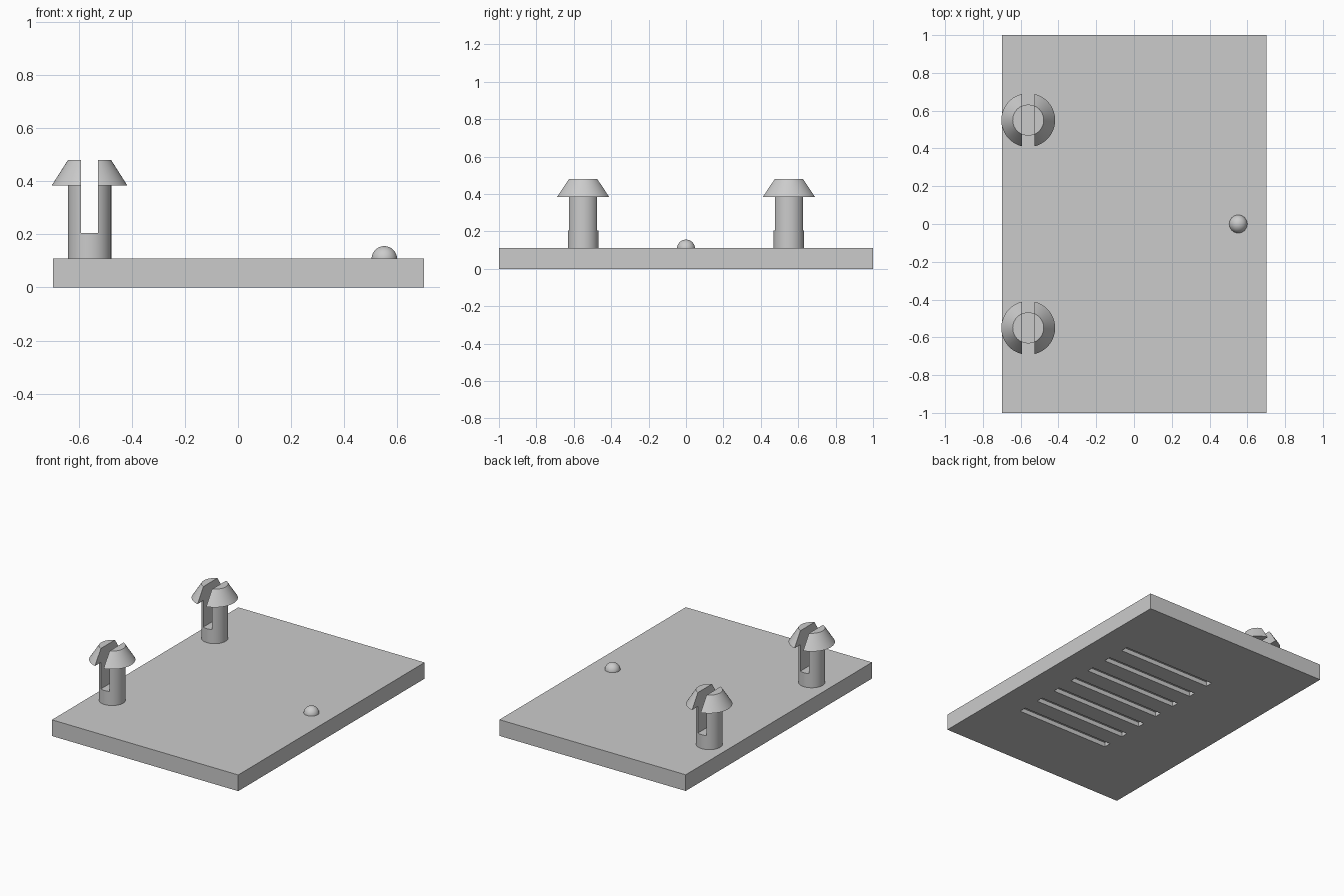
import bpy
import bmesh
from math import cos, sin, pi, radians
from mathutils import Matrix, Vector

default_cube = bpy.data.objects.get("Cube")
if default_cube:
    bpy.data.objects.remove(default_cube, do_unlink=True)

# Single flat grey
grey = bpy.data.materials.new("plain_grey")
grey.use_nodes = True
colour = (0.6, 0.6, 0.6, 1)
grey.diffuse_color = colour
grey.node_tree.nodes["Principled BSDF"].inputs["Base Color"].default_value = colour

PLATE_TOP = 0.11


def make_object(name, bm):
    bmesh.ops.recalc_face_normals(bm, faces=bm.faces)
    mesh = bpy.data.meshes.new(name)
    bm.to_mesh(mesh)
    bm.free()
    mesh.materials.append(grey)
    obj = bpy.data.objects.new(name, mesh)
    bpy.context.collection.objects.link(obj)
    return obj


def boxes(name, low_high_pairs):
    bm = bmesh.new()
    for low, high in low_high_pairs:
        low, high = Vector(low), Vector(high)
        matrix = Matrix.Translation((low + high) / 2) @ Matrix.Diagonal((*(high - low), 1))
        bmesh.ops.create_cube(bm, size=1, matrix=matrix)
    return make_object(name, bm)


def lathe(name, profile, location):
    """Spin a (radius, height) profile about the z axis."""
    bm = bmesh.new()
    verts = [bm.verts.new((r, 0, z)) for r, z in profile]
    edges = [bm.edges.new(pair) for pair in zip(verts, verts[1:])]
    bmesh.ops.spin(bm, geom=verts + edges, cent=(0, 0, 0), axis=(0, 0, 1),
                   angle=2 * pi, steps=64)
    bmesh.ops.remove_doubles(bm, verts=bm.verts, dist=1e-5)
    bmesh.ops.translate(bm, verts=bm.verts, vec=location)
    return make_object(name, bm)


def activate(obj):
    bpy.ops.object.select_all(action="DESELECT")
    obj.select_set(True)
    bpy.context.view_layer.objects.active = obj


def cut(obj, cutter):
    activate(obj)
    mod = obj.modifiers.new("cut", "BOOLEAN")
    mod.operation = "DIFFERENCE"
    mod.solver = "EXACT"
    mod.object = cutter
    bpy.ops.object.modifier_apply(modifier=mod.name)
    bpy.data.objects.remove(cutter, do_unlink=True)


def smooth(obj):
    activate(obj)
    bpy.ops.object.shade_smooth_by_angle(angle=radians(30))


# Base plate with a row of grooves in its underside
plate = boxes("base_plate", [((-0.698, -1, 0), (0.702, 1, PLATE_TOP))])
groove_count, groove_width, groove_depth = 7, 0.05, 0.03
grooves = []
for i in range(groove_count):
    y = -0.5 + i / (groove_count - 1)
    grooves.append(((-0.2, y - groove_width / 2, -0.1),
                    (0.5, y + groove_width / 2, groove_depth)))
cut(plate, boxes("groove_cutter", grooves))

# Split snap pegs with flared conical heads
PEG_X = -0.56
peg_profile = [(0, 0.1), (0.082, 0.1), (0.082, 0.385), (0.1425, 0.385),
               (0.082, 0.48), (0, 0.48)]
for name, y in (("front_peg", -0.55), ("back_peg", 0.55)):
    peg = lathe(name, peg_profile, (PEG_X, y, 0))
    slot = boxes("slot_cutter", [((PEG_X - 0.0325, y - 0.2, 0.205),
                                  (PEG_X + 0.0325, y + 0.2, 0.6))])
    cut(peg, slot)
    smooth(peg)

# Small domed bump
R = 0.048
dome = [(R * cos(i * pi / 24), R * sin(i * pi / 24)) for i in range(12)]
bump = lathe("dome_bump", [(0, -0.01), (R, -0.01)] + dome + [(0, R)],
             (0.552, 0, PLATE_TOP - 0.002))
smooth(bump)
